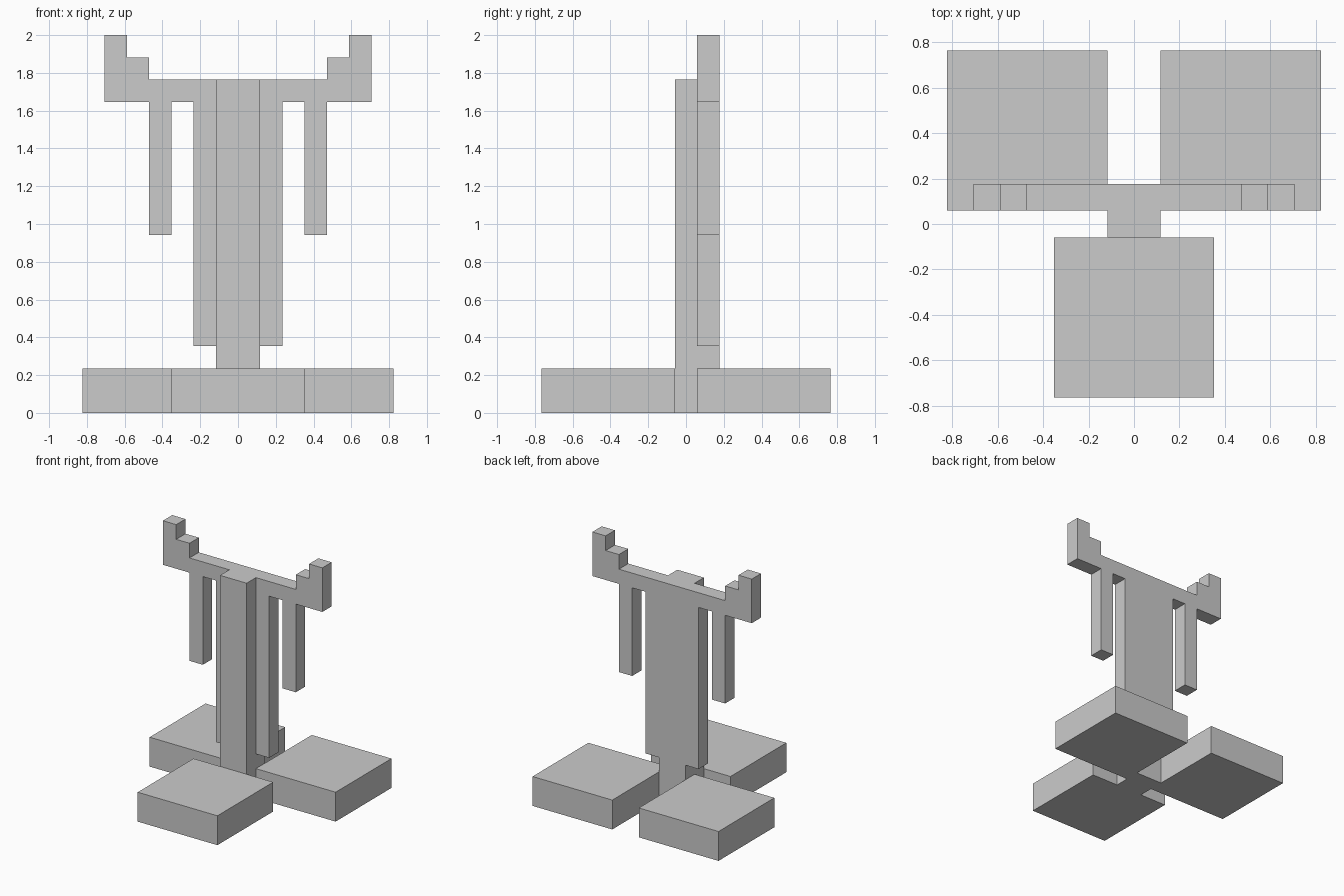
import bpy, bmesh

if "Cube" in bpy.data.objects:
    bpy.data.objects.remove(bpy.data.objects["Cube"])

U = 2 / 17  # one block of the model's grid


def finish(name, bm):
    bmesh.ops.recalc_face_normals(bm, faces=bm.faces)
    mesh = bpy.data.meshes.new(name)
    bm.to_mesh(mesh)
    bm.free()
    obj = bpy.data.objects.new(name, mesh)
    bpy.context.collection.objects.link(obj)
    return obj


def box(name, x0, x1, y0, y1, z0, z1):
    bm = bmesh.new()
    bmesh.ops.create_cube(bm, size=1)
    for v in bm.verts:
        v.co = ((x0 if v.co.x < 0 else x1) * U,
                (y0 if v.co.y < 0 else y1) * U,
                (z0 if v.co.z < 0 else z1) * U)
    return finish(name, bm)


def extrude_profile(name, points, y0, y1):
    bm = bmesh.new()
    face = bm.faces.new([bm.verts.new((x * U, y0 * U, z * U)) for x, z in points])
    out = bmesh.ops.extrude_face_region(bm, geom=[face])
    moved = [g for g in out["geom"] if isinstance(g, bmesh.types.BMVert)]
    bmesh.ops.translate(bm, verts=moved, vec=(0, (y1 - y0) * U, 0))
    return finish(name, bm)


# Three square feet
box("front_foot", -3, 3, -6.5, -0.5, 0, 2)
for side, x0, x1 in (("left", -7, -1), ("right", 1, 7)):
    box(side + "_back_foot", x0, x1, 0.5, 6.5, 0, 2)

# Front half of the central post
box("front_post", -1, 1, -0.5, 0.5, 0, 15)

# Back slab with crossbar, hanging strips and stepped tips, mirrored outline
half = [(1, 0), (1, 3), (2, 3), (2, 14), (3, 14), (3, 8), (4, 8), (4, 14),
        (6, 14), (6, 17), (5, 17), (5, 16), (4, 16), (4, 15)]
outline = half + [(-x, z) for x, z in reversed(half)]
extrude_profile("back_slab_and_crossbar", outline, 0.5, 1.5)
